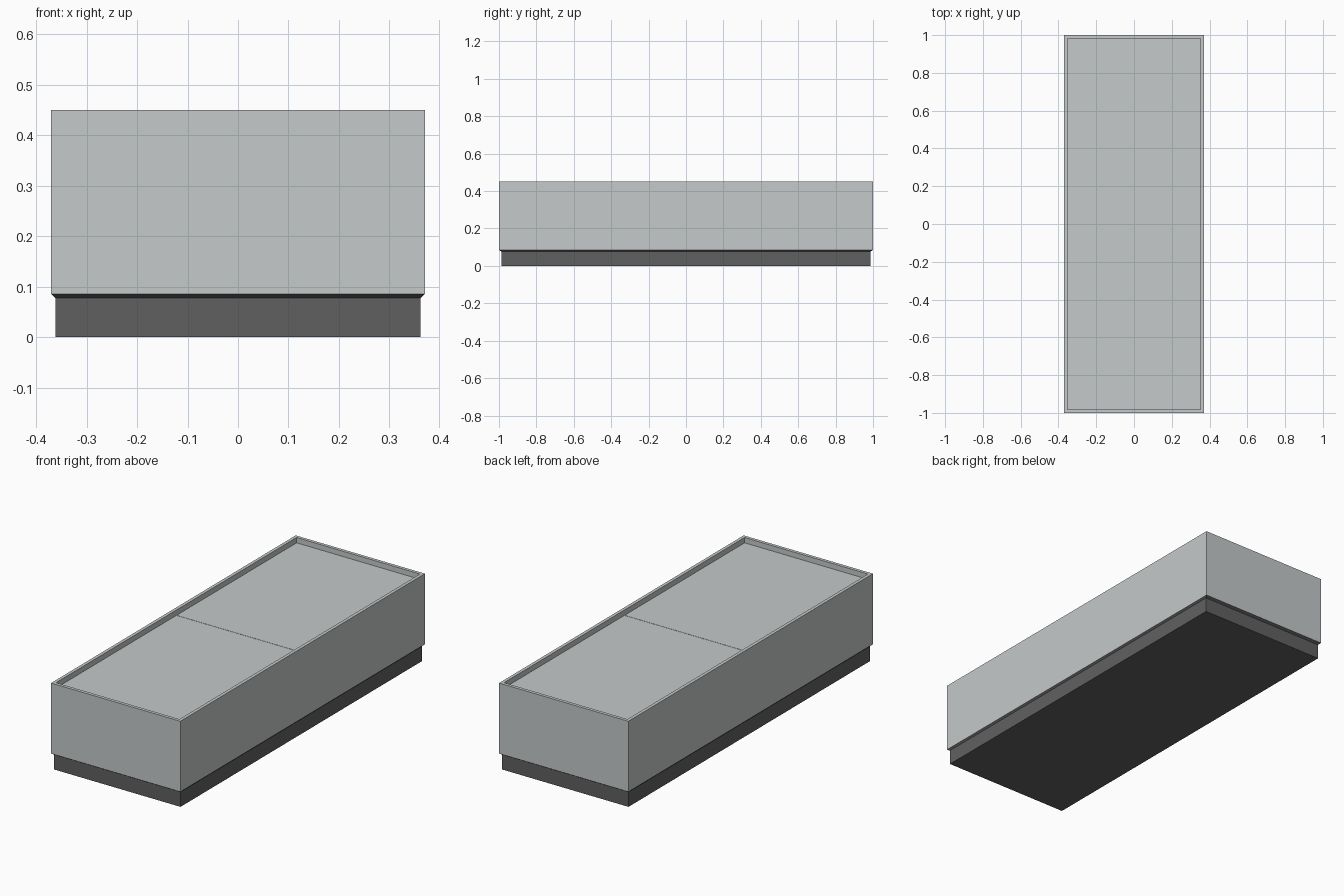
import bpy, bmesh

if "Cube" in bpy.data.objects:
    bpy.data.objects.remove(bpy.data.objects["Cube"])


def material(name, rgb):
    m = bpy.data.materials.new(name)
    m.diffuse_color = (*rgb, 1.0)
    m.use_nodes = True
    m.node_tree.nodes["Principled BSDF"].inputs["Base Color"].default_value = m.diffuse_color
    return m


pale = material("pale_grey", (0.56, 0.585, 0.585))
dark = material("dark_grey", (0.118, 0.118, 0.118))


def make(name, bm, mat):
    bmesh.ops.recalc_face_normals(bm, faces=bm.faces)
    me = bpy.data.meshes.new(name)
    bm.to_mesh(me)
    bm.free()
    me.materials.append(mat)
    ob = bpy.data.objects.new(name, me)
    bpy.context.collection.objects.link(ob)
    return ob


def stacked_rings(name, rings, mat):
    """Closed solid from rectangular rings given as (half_x, half_y, z)."""
    bm = bmesh.new()
    loops = [[bm.verts.new((sx * x, sy * y, z))
              for sx, sy in ((-1, -1), (1, -1), (1, 1), (-1, 1))]
             for x, y, z in rings]
    for a, b in zip(loops, loops[1:]):
        for i in range(4):
            j = (i + 1) % 4
            bm.faces.new((a[i], a[j], b[j], b[i]))
    bm.faces.new(loops[0])
    bm.faces.new(loops[-1])
    return make(name, bm, mat)


X, Y, TOP = 0.37, 1.0, 0.45      # outer half sizes and height
WALL = 0.017                     # rim thickness
FLOOR = 0.085                    # plinth / body joint
PANEL_Z = 0.423                  # recessed top surface

# Plinth with flared upper edge
stacked_rings("plinth", [(0.362, 0.987, 0), (0.362, 0.987, 0.077),
                         (X, Y, FLOOR)], dark)

# Hollow body with thin rim
stacked_rings("body", [(X, Y, FLOOR), (X, Y, TOP),
                       (X - WALL, Y - WALL, TOP),
                       (X - WALL, Y - WALL, FLOOR + 0.02)], pale)

# Two recessed top panels meeting at a hairline joint
for label, side in (("front", -1), ("back", 1)):
    half = (Y - WALL) / 2
    p = stacked_rings(label + "_panel",
                      [(X - WALL - 0.001, half - 0.001, PANEL_Z - 0.02),
                       (X - WALL - 0.001, half - 0.001, PANEL_Z)], pale)
    p.location.y = side * half
